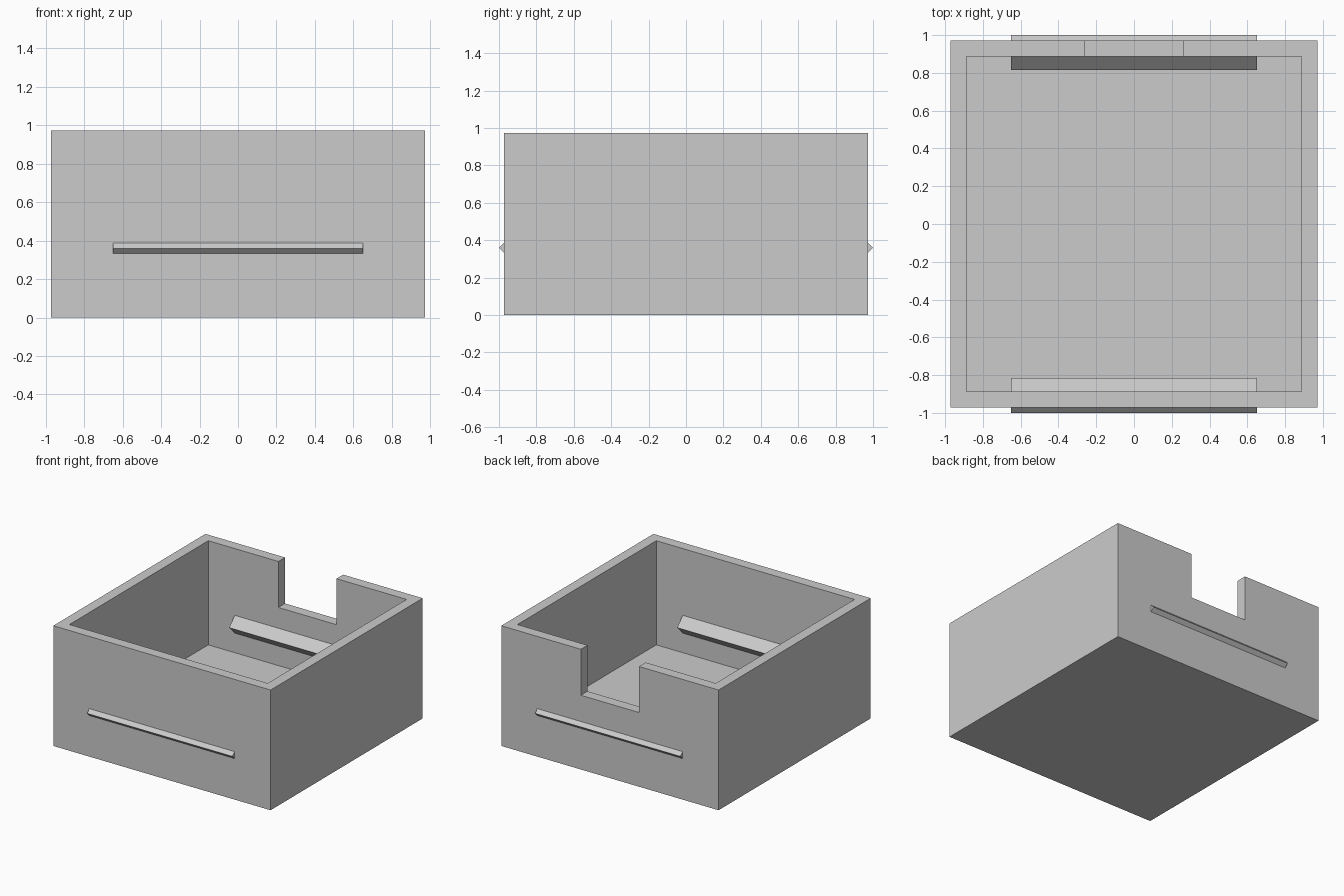
import bpy
from math import pi

HALF = 0.972      # half width of the box, also its height
INNER = 0.887     # half width of the cavity
FLOOR = 0.13      # top of the floor
NOTCH_Z = 0.60    # bottom of the notch in the back wall

cube = bpy.data.objects.get("Cube")
if cube:
    bpy.data.objects.remove(cube, do_unlink=True)

grey = bpy.data.materials.new("plain grey")
grey.use_nodes = True
grey.diffuse_color = (0.6, 0.6, 0.6, 1)
grey.node_tree.nodes["Principled BSDF"].inputs["Base Color"].default_value = (0.6, 0.6, 0.6, 1)


def block(name, low, high):
    """Axis-aligned block between two corners."""
    bpy.ops.mesh.primitive_cube_add(size=1, location=[(a + b) / 2 for a, b in zip(low, high)])
    obj = bpy.context.object
    obj.name = name
    obj.scale = [b - a for a, b in zip(low, high)]
    bpy.ops.object.transform_apply(location=False, rotation=False, scale=True)
    obj.data.materials.append(grey)
    return obj


def cut(target, cutter):
    """Subtract the cutter from the target and remove it."""
    bpy.context.view_layer.objects.active = target
    mod = target.modifiers.new("cut", "BOOLEAN")
    mod.operation = "DIFFERENCE"
    mod.solver = "EXACT"
    mod.object = cutter
    bpy.ops.object.modifier_apply(modifier=mod.name)
    bpy.data.objects.remove(cutter, do_unlink=True)


# Open box with a hollow inside and a notch in the back wall
box = block("open_box", (-HALF, -HALF, 0), (HALF, HALF, HALF))
cut(box, block("cavity_cutter", (-INNER, -INNER, FLOOR), (INNER, INNER, 1.2)))
cut(box, block("notch_cutter", (-0.26, 0.7, NOTCH_Z), (0.26, 1.2, 1.2)))

# Square bars turned on edge, running through the front and back walls
for name, side in (("front_ridge_bar", -1), ("back_ridge_bar", 1)):
    bpy.ops.mesh.primitive_cylinder_add(vertices=4, radius=0.0925, depth=1.3,
                                        location=(0, side * 0.9075, 0.36),
                                        rotation=(0, pi / 2, 0))
    bar = bpy.context.object
    bar.name = name
    bar.data.materials.append(grey)
